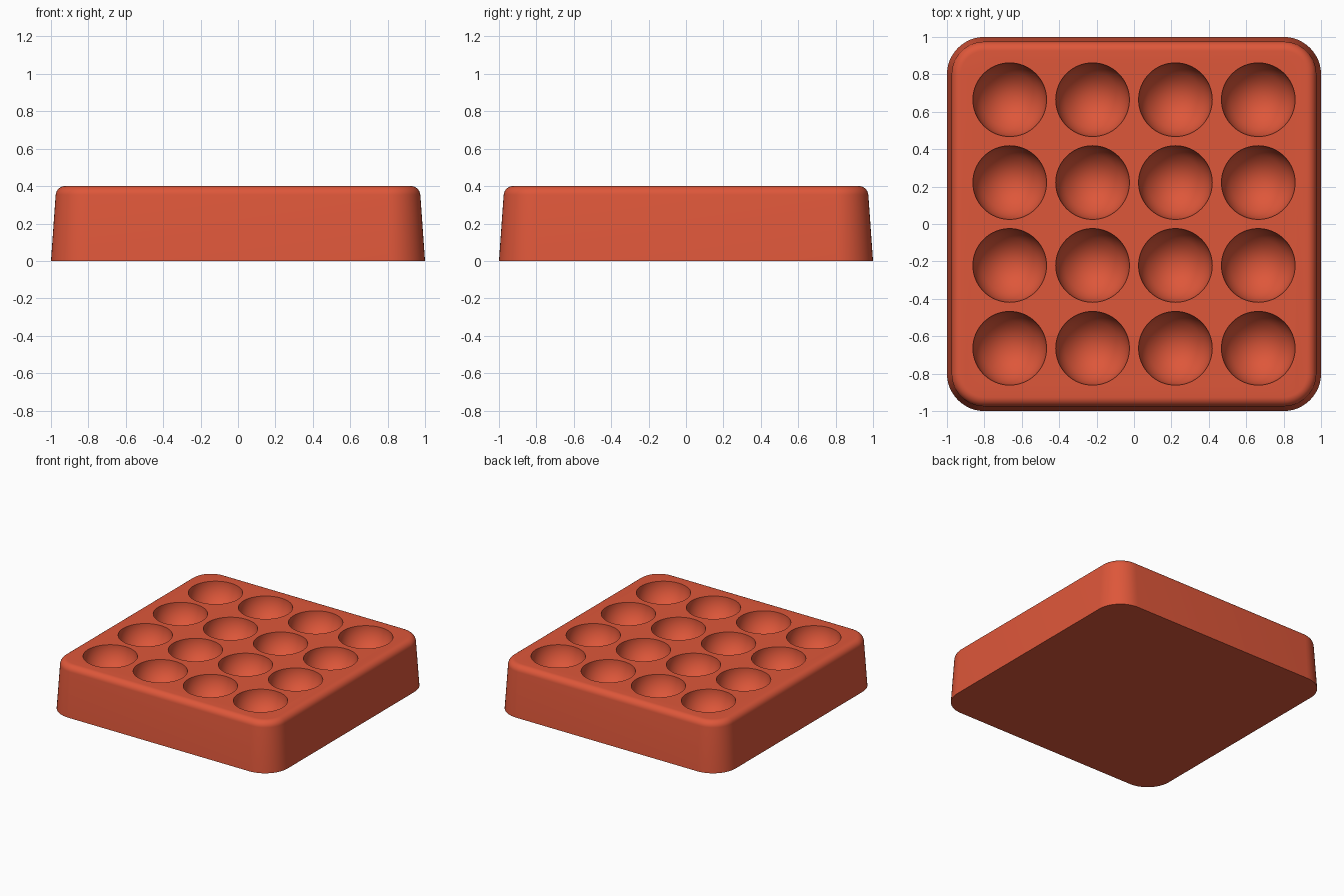
import bpy, bmesh
from math import sin, cos, pi, radians, sqrt

cube = bpy.data.objects.get("Cube")
if cube:
    bpy.data.objects.remove(cube, do_unlink=True)

HEIGHT, CORE, CORNER, DRAFT, FILLET = 0.4, 0.80, 0.20, 0.025, 0.05
PIT_RADIUS, PIT_DEPTH, PITCH = 0.197, 0.28, 0.443

clay = bpy.data.materials.new("terracotta_red")
clay.use_nodes = True
COLOUR = (0.73, 0.095, 0.042, 1)
clay.diffuse_color = COLOUR
clay.node_tree.nodes["Principled BSDF"].inputs["Base Color"].default_value = COLOUR


def make_object(name, bm):
    bmesh.ops.recalc_face_normals(bm, faces=bm.faces)
    mesh = bpy.data.meshes.new(name)
    bm.to_mesh(mesh)
    bm.free()
    mesh.materials.append(clay)
    obj = bpy.data.objects.new(name, mesh)
    bpy.context.collection.objects.link(obj)
    return obj


def bridge(bm, low, high):
    for i in range(len(low)):
        j = (i + 1) % len(low)
        bm.faces.new((low[i], low[j], high[j], high[i]))


def rounded_square(bm, radius, z, steps=12):
    ring = []
    for k, (sx, sy) in enumerate([(1, 1), (-1, 1), (-1, -1), (1, -1)]):
        for i in range(steps + 1):
            a = (k + i / steps) * pi / 2
            ring.append(bm.verts.new((sx * CORE + radius * cos(a),
                                      sy * CORE + radius * sin(a), z)))
    return ring


# Tapered block with rounded corners and a rounded top edge
bm = bmesh.new()
profile = [(CORNER, 0)]
for i in range(9):
    a = radians(4) + (pi / 2 - radians(4)) * i / 8
    profile.append((CORNER - DRAFT - FILLET * (1 - cos(a)),
                    HEIGHT - FILLET * (1 - sin(a))))
rings = [rounded_square(bm, r, z) for r, z in profile]
for low, high in zip(rings, rings[1:]):
    bridge(bm, low, high)
bm.faces.new(rings[0])
bm.faces.new(rings[-1])
tray = make_object("tray_block", bm)

# Pointed round pits: spherical wall running into a 45 degree cone
bm = bmesh.new()
SIDES = 64
pit_profile = [(PIT_RADIUS, 0.05)]
for i in range(13):
    a = pi / 4 * i / 12
    pit_profile.append((PIT_RADIUS * cos(a), -PIT_RADIUS * sin(a)))
for cx in range(4):
    for cy in range(4):
        x, y = (cx - 1.5) * PITCH, (cy - 1.5) * PITCH
        rings = [[bm.verts.new((x + r * cos(2 * pi * i / SIDES),
                                y + r * sin(2 * pi * i / SIDES), HEIGHT + z))
                  for i in range(SIDES)] for r, z in pit_profile]
        for low, high in zip(rings, rings[1:]):
            bridge(bm, low, high)
        bm.faces.new(rings[0])
        tip = bm.verts.new((x, y, HEIGHT - PIT_RADIUS * sqrt(2)))
        for i in range(SIDES):
            bm.faces.new((rings[-1][i], rings[-1][(i + 1) % SIDES], tip))
cutter = make_object("pit_cutter", bm)
cutter.hide_render = True

# Cut the pits into the block
cut = tray.modifiers.new("pits", "BOOLEAN")
cut.operation = "DIFFERENCE"
cut.solver = "EXACT"
cut.object = cutter
bpy.context.view_layer.objects.active = tray
bpy.ops.object.select_all(action="DESELECT")
tray.select_set(True)
bpy.ops.object.modifier_apply(modifier=cut.name)
bpy.data.objects.remove(cutter, do_unlink=True)
bpy.ops.object.shade_smooth_by_angle(angle=radians(30))
